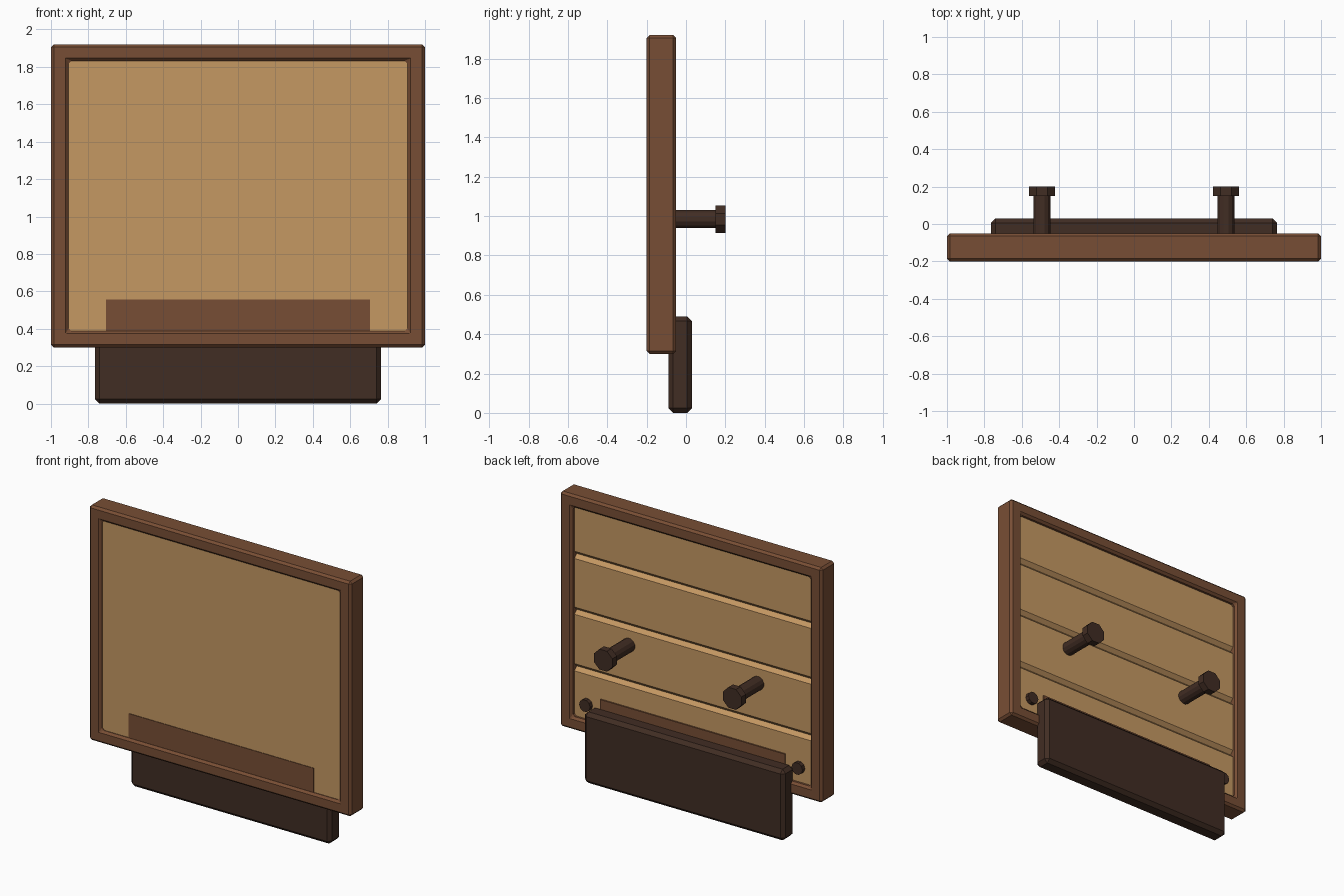
import bpy, bmesh, math
from mathutils import Matrix

cube = bpy.data.objects.get("Cube")
if cube:
    bpy.data.objects.remove(cube, do_unlink=True)


def material(name, rgb):
    m = bpy.data.materials.new(name)
    m.use_nodes = True
    m.diffuse_color = (*rgb, 1)
    m.node_tree.nodes["Principled BSDF"].inputs["Base Color"].default_value = (*rgb, 1)
    return m


tan = material("light_wood", (0.56, 0.315, 0.124))
brown = material("brown_wood", (0.187, 0.076, 0.035))
dark = material("dark_wood", (0.053, 0.026, 0.017))


def finish(name, bm, mat, bevel=0):
    bmesh.ops.recalc_face_normals(bm, faces=bm.faces)
    me = bpy.data.meshes.new(name)
    bm.to_mesh(me)
    bm.free()
    me.materials.append(mat)
    ob = bpy.data.objects.new(name, me)
    bpy.context.collection.objects.link(ob)
    if bevel:
        mod = ob.modifiers.new("chamfer", "BEVEL")
        mod.width = bevel
        mod.segments = 1
        mod.limit_method = "ANGLE"
    return ob


def box(name, half_x, y, z, mat, bevel=0):
    bm = bmesh.new()
    size = (2 * half_x, y[1] - y[0], z[1] - z[0])
    mid = (0, sum(y) / 2, sum(z) / 2)
    bmesh.ops.create_cube(bm, size=1, matrix=Matrix.Translation(mid) @ Matrix.Diagonal((*size, 1)))
    return finish(name, bm, mat, bevel)


def rod(bm, x, z, radius, y0, y1, sides):
    place = (Matrix.Translation((x, (y0 + y1) / 2, z)) @ Matrix.Rotation(math.pi / 2, 4, "X")
             @ Matrix.Rotation(math.pi / sides, 4, "Z"))
    bmesh.ops.create_cone(bm, cap_ends=True, segments=sides, radius1=radius,
                          radius2=radius, depth=y1 - y0, matrix=place)


# Frame: rectangular section swept around four mitred corners
bm = bmesh.new()
FRONT, BACK = -0.2, -0.05
rings = []
for sx, top in ((-1, False), (1, False), (1, True), (-1, True)):
    outer_z, inner_z = (1.92, 1.832) if top else (0.3, 0.388)
    section = ((1, FRONT, outer_z), (1, BACK, outer_z), (0.907, BACK, inner_z), (0.907, FRONT, inner_z))
    rings.append([bm.verts.new((sx * x, y, z)) for x, y, z in section])
for i in range(4):
    a, b = rings[i], rings[(i + 1) % 4]
    for j in range(4):
        k = (j + 1) % 4
        bm.faces.new((a[j], a[k], b[k], b[j]))
finish("frame", bm, brown, 0.015)

# Plank panel: flat front, V grooves between the boards on the back
P_FRONT, P_BACK, GROOVE = -0.18, -0.08, 0.025
profile = [(P_FRONT, 1.84), (P_FRONT, 0.38), (P_BACK, 0.38)]
for joint in (0.72, 1.11, 1.495):
    profile += [(P_BACK, joint - GROOVE), (P_BACK - GROOVE, joint), (P_BACK, joint + GROOVE)]
profile.append((P_BACK, 1.84))
bm = bmesh.new()
face = bm.faces.new([bm.verts.new((-0.91, y, z)) for y, z in profile])
new = bmesh.ops.extrude_face_region(bm, geom=[face])["geom"]
bmesh.ops.translate(bm, vec=(1.82, 0, 0), verts=[v for v in new if isinstance(v, bmesh.types.BMVert)])
finish("plank_panel", bm, tan)

# Mounting block through the panel and the lower board behind it
box("mounting_block", 0.705, (-0.184, -0.07), (0.32, 0.555), brown)
box("lower_board", 0.765, (-0.09, 0.03), (0, 0.49), dark, 0.024)

# Pegs with wide heads, and small plugs near the lower corners
for side, sx in (("right", -1), ("left", 1)):
    bm = bmesh.new()
    rod(bm, sx * 0.492, 0.985, 0.047, -0.12, 0.16, 12)
    rod(bm, sx * 0.492, 0.985, 0.076, 0.15, 0.2, 8)
    finish("peg_" + side, bm, dark)
    bm = bmesh.new()
    rod(bm, sx * 0.81, 0.49, 0.042, -0.12, -0.052, 10)
    finish("plug_" + side, bm, dark)
